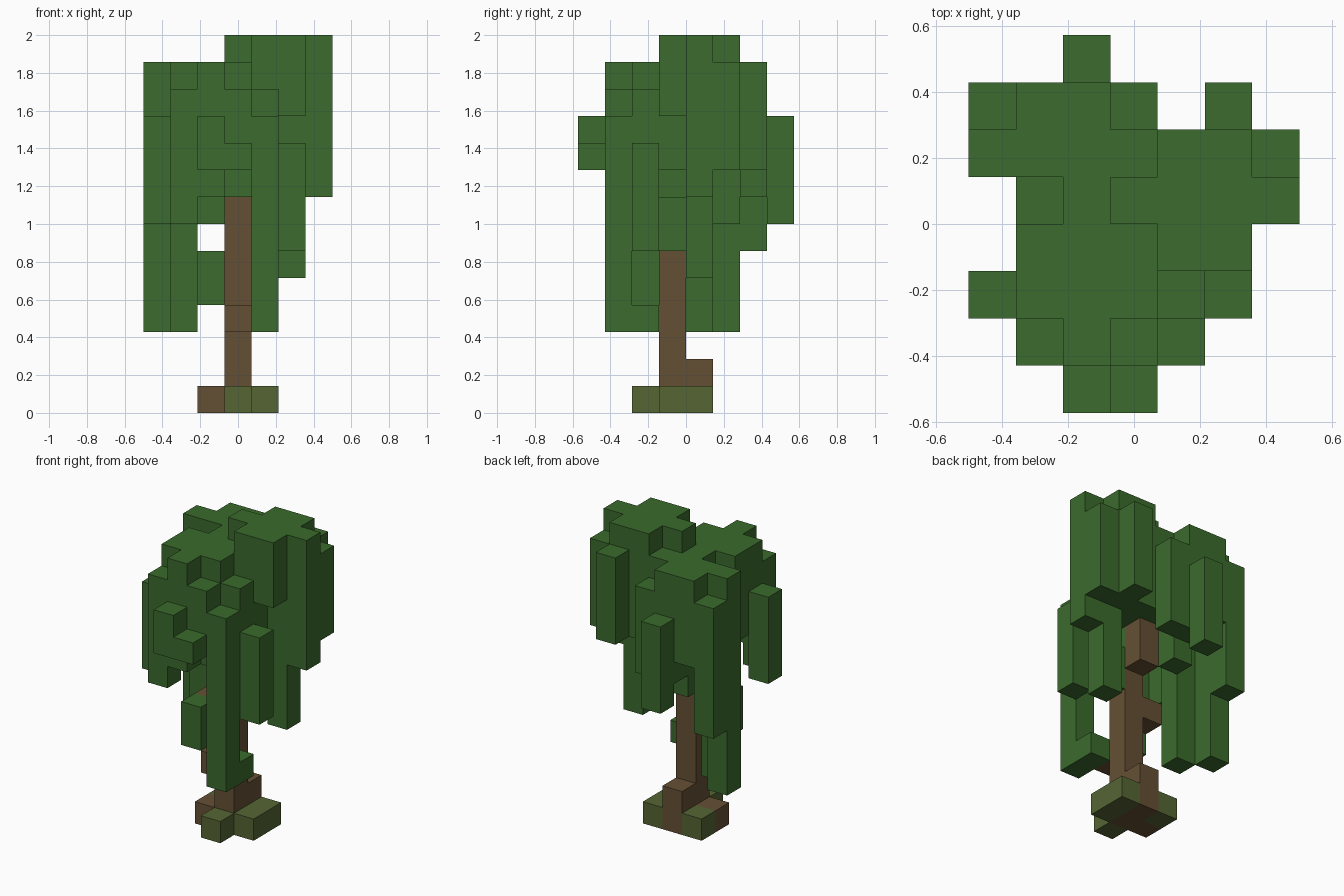
import bpy
import bmesh
from mathutils import Vector

cube = bpy.data.objects.get("Cube")
if cube:
    bpy.data.objects.remove(cube, do_unlink=True)

UNIT = 1 / 7                      # edge of one block
CENTRE = Vector((3.5, 4, 0))      # grid point over the origin

# Crown plan, back row first, one letter per column: height in blocks, a = 0
CROWN_TOP = """
..l....
mnnm.n.
nnnnoon
.mnoooo
.nnnoo.
lnnnmk.
.mnml..
..lk..."""
CROWN_BOTTOM = """
..h....
gjii.j.
djhjjjj
.dijjfi
.jiijl.
hjjijg.
.hijd..
..jj..."""


def material(name, colour):
    mat = bpy.data.materials.new(name)
    mat.use_nodes = True
    mat.diffuse_color = (*colour, 1)
    bsdf = mat.node_tree.nodes["Principled BSDF"]
    bsdf.inputs["Base Color"].default_value = (*colour, 1)
    bsdf.inputs["Roughness"].default_value = 1
    return mat


def column(x, y, low, high):
    return {(x, y, z) for z in range(low, high)}


def crown_cells():
    cells = set()
    rows = list(zip(CROWN_BOTTOM.split(), CROWN_TOP.split()))
    for y, (lows, highs) in enumerate(reversed(rows)):
        for x, (low, high) in enumerate(zip(lows, highs)):
            if low != ".":
                cells |= column(x, y, ord(low) - ord("a"), ord(high) - ord("a"))
    return cells


# Trunk, roots and branch stubs
wood = (column(3, 3, 0, 8) | column(3, 4, 0, 2) | column(2, 3, 0, 1)
        | column(3, 2, 3, 4) | column(2, 3, 5, 6) | column(3, 4, 7, 9))

# Mossy ground blocks round the roots
moss = set()
for x, y in ((4, 3), (4, 4), (2, 4), (3, 2)):
    moss |= column(x, y, 0, 1)

# Crown with hanging strands, plus leaf clumps on the branch stubs
leaves = (crown_cells() | column(2, 2, 4, 6) | column(4, 2, 3, 4)
          | column(4, 3, 6, 8)) - wood

solid = wood | moss | leaves


def build(name, cells, mat):
    """Skin the blocks, leaving out faces buried against other blocks."""
    bm = bmesh.new()
    for cell in sorted(cells):
        middle = Vector(cell) + Vector((.5, .5, .5))
        for axis in range(3):
            for sign in (-1, 1):
                n = Vector((0, 0, 0))
                n[axis] = sign
                if tuple(int(c + d) for c, d in zip(cell, n)) in solid:
                    continue
                u = Vector((n.y, n.z, n.x))
                v = n.cross(u)
                corners = (-u - v, u - v, u + v, v - u)
                bm.faces.new([bm.verts.new((middle + (n + c) / 2 - CENTRE) * UNIT)
                              for c in corners])
    bmesh.ops.remove_doubles(bm, verts=bm.verts[:], dist=UNIT / 100)
    mesh = bpy.data.meshes.new(name)
    bm.to_mesh(mesh)
    bm.free()
    mesh.materials.append(mat)
    obj = bpy.data.objects.new(name, mesh)
    bpy.context.collection.objects.link(obj)


build("trunk", wood, material("bark brown", (.13, .08, .034)))
build("mossy_base", moss, material("moss olive", (.091, .13, .034)))
build("leaf_crown", leaves, material("leaf green", (.043, .147, .026)))
